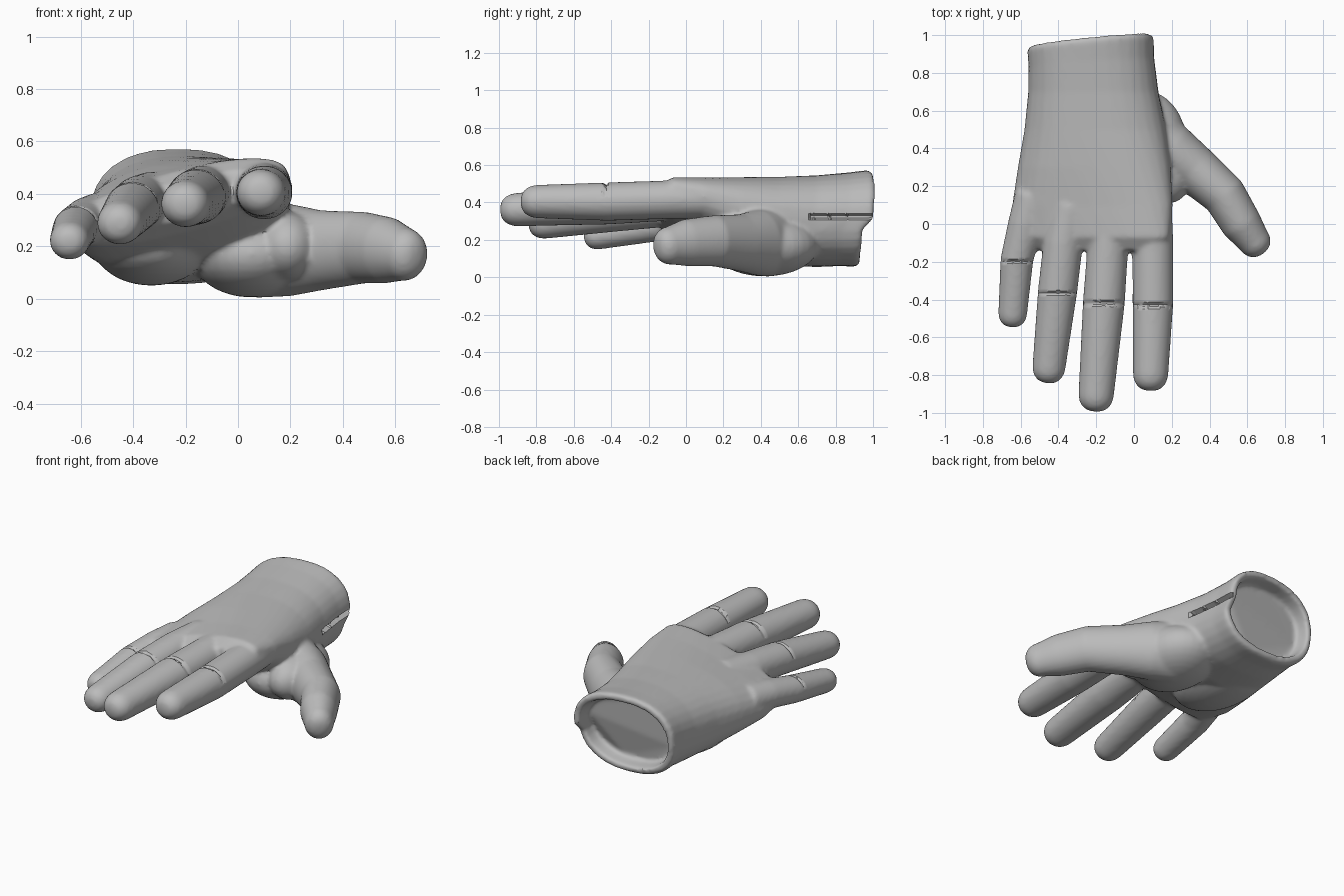
import bpy
import bmesh
from math import cos, sin, pi, copysign
from mathutils import Vector

if "Cube" in bpy.data.objects:
    bpy.data.objects.remove(bpy.data.objects["Cube"])

SIDES = 32
grey = bpy.data.materials.new("glove grey")
grey.use_nodes = True
colour = (0.5, 0.5, 0.5, 1)
grey.diffuse_color = colour
grey.node_tree.nodes["Principled BSDF"].inputs["Base Color"].default_value = colour


def add_object(name, bm):
    bmesh.ops.recalc_face_normals(bm, faces=bm.faces)
    mesh = bpy.data.meshes.new(name)
    bm.to_mesh(mesh)
    bm.free()
    mesh.materials.append(grey)
    ob = bpy.data.objects.new(name, mesh)
    bpy.context.collection.objects.link(ob)
    return ob


def loft(name, rings):
    bm = bmesh.new()
    rows = [[bm.verts.new(p) for p in ring] for ring in rings]
    for a, b in zip(rows, rows[1:]):
        for i in range(len(a)):
            j = (i + 1) % len(a)
            bm.faces.new((a[i], a[j], b[j], b[i]))
    bm.faces.new(rows[0])
    bm.faces.new(rows[-1])
    return add_object(name, bm)


def palm_ring(y, cx, cz, hw, hh, tilt, slant=0.0):
    """Squared oval section; slant skews the rim and shortens its lower thumb side."""
    ring = []
    for i in range(SIDES):
        c, s = cos(2 * pi * i / SIDES), sin(2 * pi * i / SIDES)
        dx = hw * copysign(abs(c) ** 0.85, c)
        dz = hh * copysign(abs(s) ** 0.85, s)
        skew = 0.1 * dx + 0.08 * dz
        if s < -0.01:
            skew -= 0.026 * (1 + c)
        ring.append((cx + dx, y + slant * skew, cz + dz + tilt * dx))
    return ring


def finger(name, path, flat=0.95):
    """Tapered tube through (x, y, z, radius) points with a rounded tip."""
    pts = [Vector(p[:3]) for p in path]
    radii = [p[3] for p in path]
    tip_dir = (pts[-1] - pts[-2]).normalized()
    stations = []
    for i, p in enumerate(pts):
        t = pts[min(i + 1, len(pts) - 1)] - pts[max(i - 1, 0)]
        stations.append((p, t.normalized(), radii[i]))
    for k in range(1, 6):
        a = k * pi / 11
        stations.append((pts[-1] + tip_dir * radii[-1] * sin(a), tip_dir,
                         radii[-1] * cos(a) ** 0.75))
    rings = []
    for p, t, r in stations:
        side = t.cross(Vector((0, 0, 1))).normalized()
        up = side.cross(t)
        rings.append([p + side * r * cos(2 * pi * i / SIDES)
                      + up * r * flat * sin(2 * pi * i / SIDES) for i in range(SIDES)])
    return loft(name, rings)


def pad(name, centre, size):
    bm = bmesh.new()
    bmesh.ops.create_uvsphere(bm, u_segments=SIDES, v_segments=16, radius=1)
    bmesh.ops.scale(bm, vec=size, verts=bm.verts)
    bmesh.ops.translate(bm, vec=centre, verts=bm.verts)
    return add_object(name, bm)


# Palm, back of the hand and cuff, turning inward at the rim
palm = loft("glove", [
    palm_ring(-0.14, -0.19, 0.38, 0.32, 0.07, 0.25),
    palm_ring(-0.07, -0.22, 0.37, 0.41, 0.12, 0.25),
    palm_ring(0.1, -0.22, 0.345, 0.425, 0.16, 0.2),
    palm_ring(0.3, -0.21, 0.32, 0.405, 0.205, 0.13),
    palm_ring(0.5, -0.205, 0.30, 0.375, 0.235, 0.06),
    palm_ring(0.7, -0.215, 0.30, 0.345, 0.245, 0.02),
    palm_ring(0.85, -0.225, 0.31, 0.333, 0.25, 0, 0.7),
    palm_ring(0.95, -0.23, 0.315, 0.335, 0.258, 0, 1),
    palm_ring(0.97, -0.23, 0.315, 0.325, 0.248, 0, 1),
    palm_ring(0.97, -0.23, 0.315, 0.292, 0.215, 0, 1),
    palm_ring(0.88, -0.23, 0.315, 0.28, 0.2, 0, 1),
])

# Palm pads and digits
parts = [
    pad("thumb_pad", (0.05, 0.42, 0.17), (0.23, 0.29, 0.165)),
    pad("thumb_web", (0.19, 0.28, 0.2), (0.12, 0.17, 0.13)),
    pad("heel_pad", (-0.33, 0.4, 0.2), (0.22, 0.36, 0.15)),
    finger("index", [(0.09, 0.1, 0.42, 0.11), (0.1, -0.1, 0.415, 0.108),
                     (0.1, -0.42, 0.405, 0.108), (0.088, -0.79, 0.405, 0.094)]),
    finger("middle", [(-0.12, 0.1, 0.41, 0.11), (-0.137, -0.1, 0.405, 0.108),
                      (-0.16, -0.42, 0.388, 0.111), (-0.2, -0.9, 0.362, 0.094)]),
    finger("ring", [(-0.33, 0.1, 0.38, 0.11), (-0.375, -0.1, 0.37, 0.105),
                    (-0.405, -0.36, 0.345, 0.104), (-0.45, -0.755, 0.29, 0.088)]),
    finger("little", [(-0.53, 0.15, 0.31, 0.1), (-0.575, 0, 0.3, 0.092),
                      (-0.62, -0.19, 0.27, 0.087), (-0.642, -0.47, 0.222, 0.077)]),
    finger("thumb", [(0.08, 0.44, 0.19, 0.16), (0.2, 0.38, 0.185, 0.15),
                     (0.32, 0.29, 0.185, 0.13), (0.48, 0.15, 0.195, 0.117),
                     (0.57, 0, 0.185, 0.108), (0.632, -0.085, 0.17, 0.088)], 1.17),
]

# Fuse everything into one soft skin
bpy.ops.object.select_all(action="DESELECT")
for ob in parts + [palm]:
    ob.select_set(True)
bpy.context.view_layer.objects.active = palm
bpy.ops.object.join()
remesh = palm.modifiers.new("fuse", "REMESH")
remesh.mode = "VOXEL"
remesh.voxel_size = 0.012
smooth = palm.modifiers.new("soften", "SMOOTH")
smooth.factor = 0.5
smooth.iterations = 8
for name in ("fuse", "soften"):
    bpy.ops.object.modifier_apply(modifier=name)

# Press in the seam across each finger and the slit at the thumb side of the cuff
seams = [(0.1, -0.43), (-0.16, -0.42), (-0.405, -0.365), (-0.62, -0.195)]
bm = bmesh.new()
bm.from_mesh(palm.data)
bm.normal_update()
for v in bm.verts:
    x, y, z = v.co
    for sx, sy in seams:
        if abs(x - sx) < 0.12 and abs(y - sy) < 0.008 and v.normal.z > 0.3:
            v.co.z -= 0.012
    if y > 0.66 and x > 0.04 and abs(z - 0.325) < 0.008 and v.normal.x > 0.5:
        v.co.x -= 0.03
bm.to_mesh(palm.data)
bm.free()

palm.data.materials.clear()
palm.data.materials.append(grey)
for poly in palm.data.polygons:
    poly.material_index = 0
bpy.ops.object.shade_smooth_by_angle(angle=0.7)
